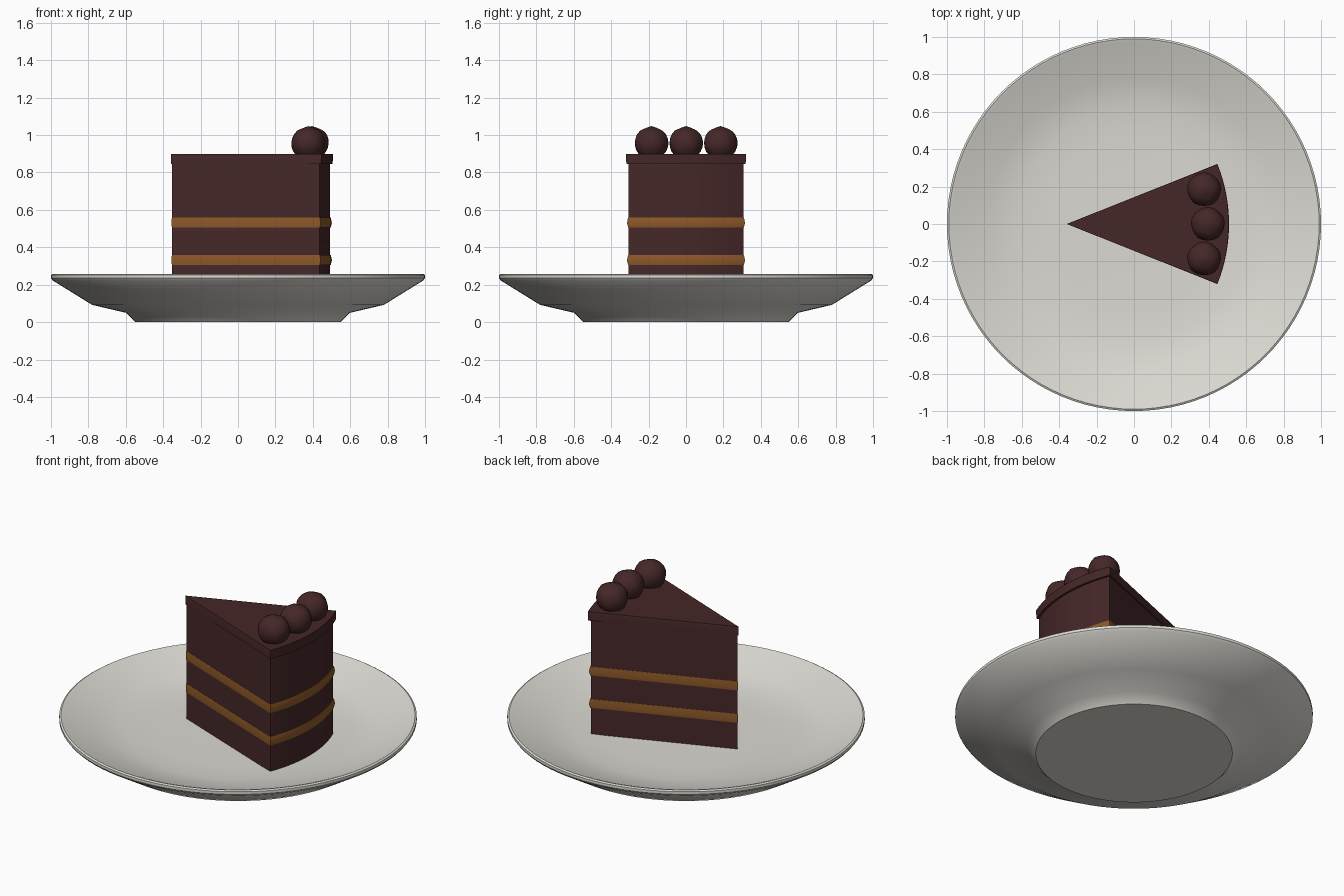
import bpy, bmesh, math
from mathutils import Vector

cube = bpy.data.objects.get("Cube")
if cube:
    bpy.data.objects.remove(cube, do_unlink=True)


def material(name, color):
    mat = bpy.data.materials.new(name)
    mat.use_nodes = True
    mat.diffuse_color = (*color, 1)
    bsdf = mat.node_tree.nodes["Principled BSDF"]
    bsdf.inputs["Base Color"].default_value = (*color, 1)
    bsdf.inputs["Roughness"].default_value = 0.6
    return mat


chocolate = material("dark chocolate", (0.06, 0.02, 0.021))
caramel = material("caramel cream", (0.27, 0.10, 0.022))
ceramic = material("warm white ceramic", (0.72, 0.70, 0.65))


def finish(bm, name, mat, angle=35):
    bmesh.ops.recalc_face_normals(bm, faces=bm.faces)
    mesh = bpy.data.meshes.new(name)
    bm.to_mesh(mesh)
    bm.free()
    mesh.materials.append(mat)
    obj = bpy.data.objects.new(name, mesh)
    bpy.context.collection.objects.link(obj)
    bpy.ops.object.select_all(action="DESELECT")
    obj.select_set(True)
    bpy.context.view_layer.objects.active = obj
    bpy.ops.object.shade_smooth_by_angle(angle=math.radians(angle))
    return obj


def lathe(name, profile, mat, steps=96):
    """Spin a radius/height profile around the z axis."""
    bm = bmesh.new()
    verts = [bm.verts.new((r, 0, z)) for r, z in profile]
    edges = [bm.edges.new(pair) for pair in zip(verts, verts[1:])]
    bmesh.ops.spin(bm, geom=verts + edges, cent=(0, 0, 0), axis=(0, 0, 1),
                   angle=math.tau, steps=steps)
    bmesh.ops.remove_doubles(bm, verts=bm.verts, dist=0.0005)
    return finish(bm, name, mat)


TIP, RADIUS, HALF_ANGLE = -0.352, 0.845, math.radians(21.3)


def wedge(name, rings, mat, segments=16):
    """Stack slice outlines; each ring is (height, outward offset)."""
    bm = bmesh.new()
    loops = []
    for z, grow in rings:
        half = HALF_ANGLE + grow / RADIUS * 0.6
        points = [(TIP - grow * 0.5, 0)]
        for i in range(segments + 1):
            a = half * (2 * i / segments - 1)
            points.append((TIP + (RADIUS + grow) * math.cos(a),
                           (RADIUS + grow) * math.sin(a)))
        loops.append([bm.verts.new((x, y, z)) for x, y in points])
    for low, high in zip(loops, loops[1:]):
        for i in range(len(low)):
            j = (i + 1) % len(low)
            bm.faces.new((low[i], low[j], high[j], high[i]))
    bm.faces.new(loops[0][::-1])
    bm.faces.new(loops[-1])
    return finish(bm, name, mat, 25)


# Plate with a foot, a sloping rim and a shallow well
lathe("plate", [(0, 0), (0.55, 0), (0.60, 0.05), (0.78, 0.092), (0.99, 0.222),
                (1.0, 0.235), (1.0, 0.252), (0.99, 0.258), (0.97, 0.252),
                (0.78, 0.175), (0.62, 0.147), (0.45, 0.143), (0, 0.143)], ceramic)

# Cake slice: sponge, two bulging fillings, overhanging icing
wedge("sponge", [(0.13, 0), (0.86, 0)], chocolate)
for label, base in (("lower", 0.305), ("upper", 0.505)):
    wedge(label + "_filling",
          [(base, 0.003), (base + 0.025, 0.009), (base + 0.055, 0.003)], caramel)
wedge("icing", [(0.845, 0.013), (0.898, 0.015), (0.90, 0.013)], chocolate)

# Three truffles along the outer edge, with a small dimple and peak on top
for label, x, y in (("front", 0.375, -0.185), ("middle", 0.395, 0), ("back", 0.375, 0.185)):
    bm = bmesh.new()
    bmesh.ops.create_icosphere(bm, subdivisions=3, radius=0.09)
    for v in bm.verts:
        turn = math.atan2(v.co.y, v.co.x)
        v.co *= 1 + 0.02 * math.sin(5 * turn + 30 * v.co.z)
        if v.co.z > 0.075 and v.co.xy.length > 0.01:
            v.co.z -= 0.004
        v.co += Vector((x, y, 0.957))
    finish(bm, label + "_truffle", chocolate, 40)
